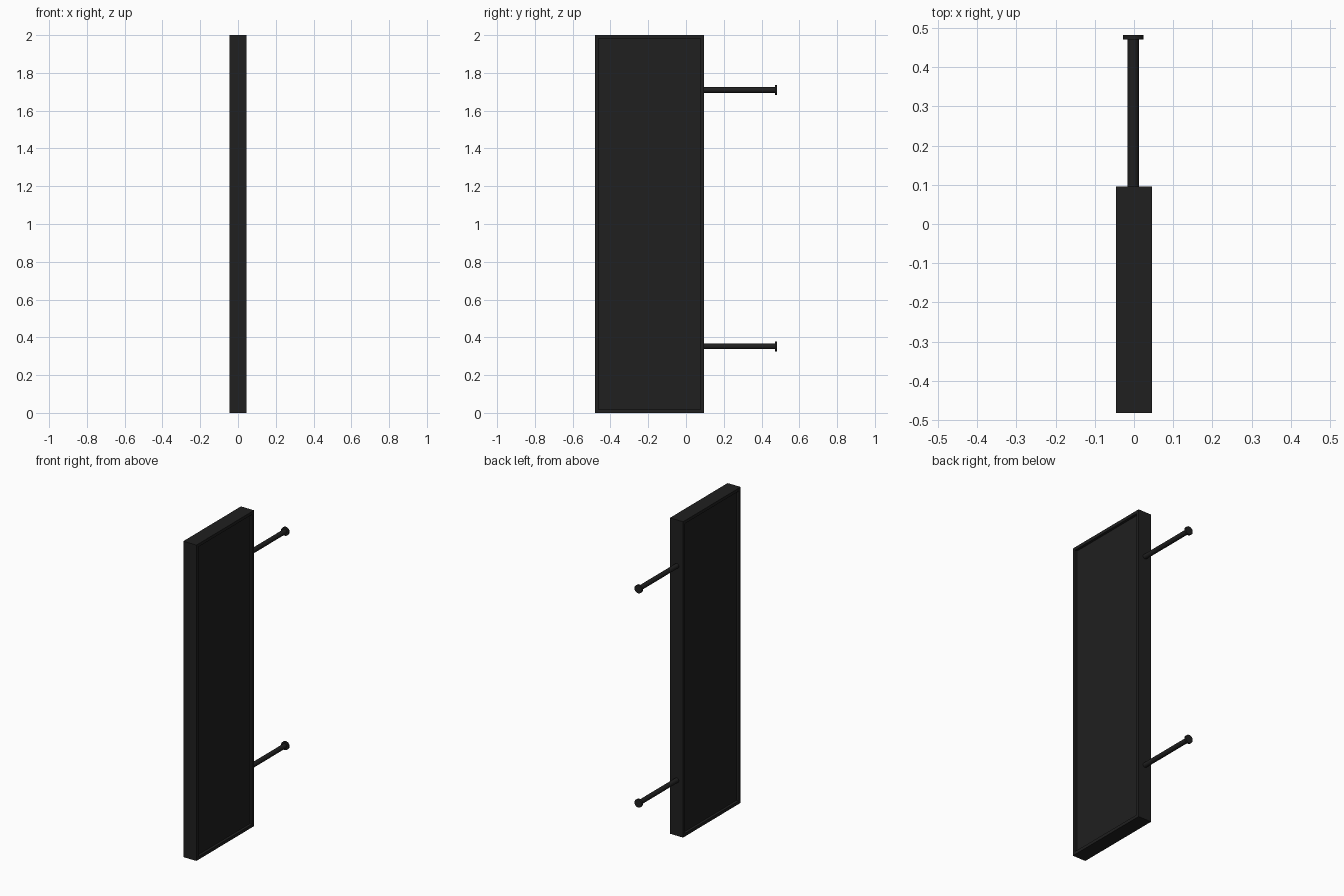
import bpy, bmesh
from math import pi

if "Cube" in bpy.data.objects:
    bpy.data.objects.remove(bpy.data.objects["Cube"])

dark = bpy.data.materials.new("dark_metal")
dark.diffuse_color = (0.014, 0.014, 0.014, 1)
dark.use_nodes = True
dark.node_tree.nodes["Principled BSDF"].inputs["Base Color"].default_value = dark.diffuse_color

W, Y0, Y1, H = 0.046, -0.482, 0.095, 2.0   # half thickness, y range, height
FRAME, RECESS = 0.027, 0.016
ROD_X, Y_END = -0.002, 0.482


def finish(bm, name):
    me = bpy.data.meshes.new(name)
    bm.to_mesh(me)
    bm.free()
    me.materials.append(dark)
    ob = bpy.data.objects.new(name, me)
    bpy.context.collection.objects.link(ob)
    return ob


# Sign panel: a box with a recessed face on both broad sides
bm = bmesh.new()
bmesh.ops.create_cube(bm, size=1)
for v in bm.verts:
    v.co.x *= 2 * W
    v.co.y = Y0 + (v.co.y + 0.5) * (Y1 - Y0)
    v.co.z = (v.co.z + 0.5) * H
bm.normal_update()
for f in [f for f in bm.faces if abs(f.normal.x) > 0.9]:
    side = 1 if f.normal.x > 0 else -1
    bmesh.ops.inset_region(bm, faces=[f], thickness=FRAME)
    # second ring of walls leading down to the recessed face
    bmesh.ops.inset_region(bm, faces=[f], thickness=0.0001)
    for v in f.verts:
        v.co.x -= side * RECESS
finish(bm, "sign_panel")


def cylinder(name, r, y0, y1, z):
    bpy.ops.mesh.primitive_cylinder_add(
        vertices=24, radius=r, depth=y1 - y0,
        location=(ROD_X, (y0 + y1) / 2, z), rotation=(pi / 2, 0, 0))
    ob = bpy.context.object
    ob.name = name
    ob.data.materials.append(dark)
    bpy.ops.object.shade_smooth_by_angle()


# Wall rods with round end plates
for label, z in (("lower", 0.352), ("upper", 1.709)):
    cylinder(label + "_rod", 0.015, Y1 - 0.01, Y_END - 0.006, z)
    cylinder(label + "_wall_plate", 0.026, Y_END - 0.012, Y_END, z)
